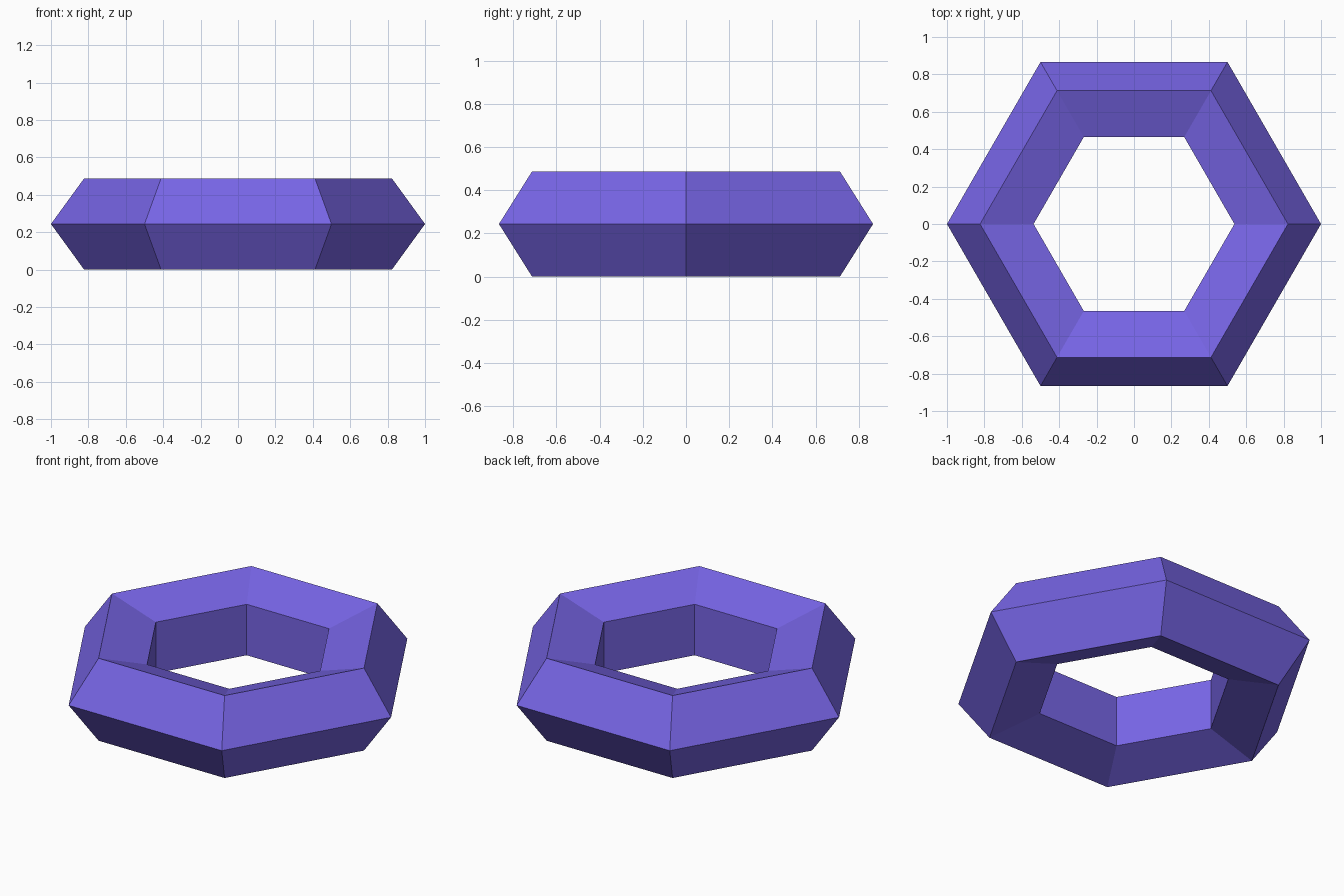
import bpy
from math import sin, radians

# Remove the default cube
cube = bpy.data.objects.get("Cube")
if cube:
    bpy.data.objects.remove(cube, do_unlink=True)

# Single flat colour
COLOUR = (0.185, 0.13, 0.79, 1.0)
violet = bpy.data.materials.new("violet")
violet.use_nodes = True
violet.diffuse_color = COLOUR
violet.node_tree.nodes["Principled BSDF"].inputs["Base Color"].default_value = COLOUR

# Hexagonal ring with a pentagonal section, one section corner pointing outward
TUBE = 0.256
bpy.ops.mesh.primitive_torus_add(
    major_segments=6, minor_segments=5,
    major_radius=1 - TUBE, minor_radius=TUBE,
    location=(0, 0, TUBE * sin(radians(72))),
)
ring = bpy.context.object
ring.name = "hexagonal_ring"
ring.data.materials.append(violet)
bpy.ops.object.shade_flat()
